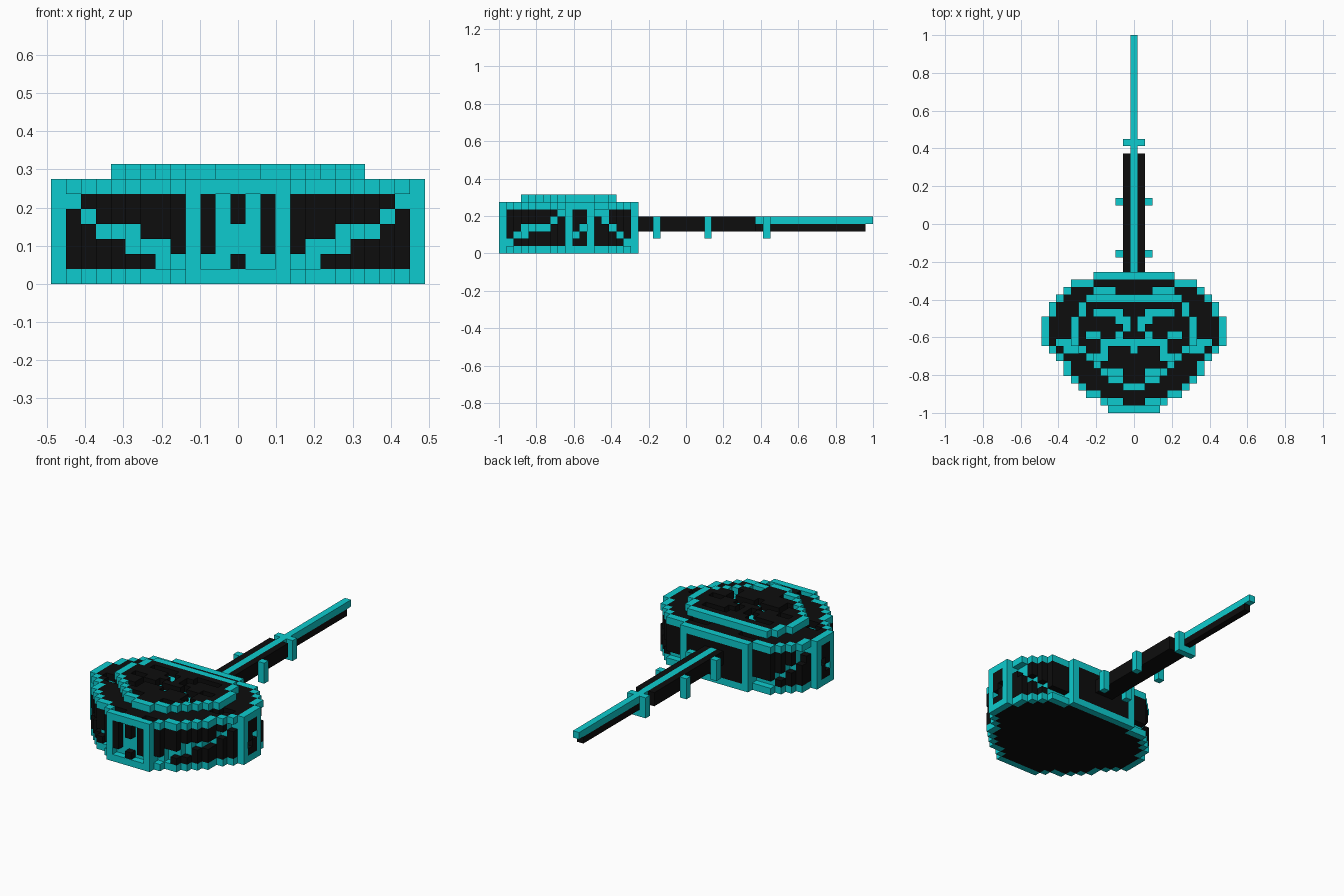
import bpy
import bmesh
from mathutils import Vector

if "Cube" in bpy.data.objects:
    bpy.data.objects.remove(bpy.data.objects["Cube"], do_unlink=True)

UNIT = 2 / 51          # edge of one block; the model is 51 blocks long


def make_material(name, colour):
    mat = bpy.data.materials.new(name)
    mat.use_nodes = True
    mat.diffuse_color = (*colour, 1)
    mat.node_tree.nodes["Principled BSDF"].inputs["Base Color"].default_value = (*colour, 1)
    return mat


cyan = make_material("bright cyan", (0.004, 0.6, 0.62))
black = make_material("near black", (0.004, 0.004, 0.004))

cells = {}             # (across, along, up) -> part name


def put(part, xs, ys, zs):
    """Fill a mirrored box of blocks with a part."""
    for x in xs:
        for y in ys:
            for z in zs:
                cells[x, y, z] = cells[-x, y, z] = part


def carve(x, y, z, below=None):
    """Remove a mirrored pair of plate blocks, leaving a cyan groove floor."""
    for side in (x, -x):
        cells.pop((side, y, z), None)
        if below is not None:
            cells[side, y, below] = "groove_core"


def outline(first, halves):
    """Footprint from half widths per row: all blocks and the edge blocks."""
    area = {(x, first + n) for n, h in enumerate(halves) for x in range(-h, h + 1)}
    steps = ((1, 0), (-1, 0), (0, 1), (0, -1))
    edge = {(x, y) for x, y in area
            if any((x + a, y + b) not in area for a, b in steps)}
    return area, edge


hull, hull_edge = outline(0, [3, 4, 6, 7, 8, 9, 9, 10, 11, 12, 12, 12, 12, 11, 11, 10, 9, 8, 5])
hatch, hatch_edge = outline(3, [1, 3, 4, 5, 6, 7, 8, 8, 8, 8, 7, 7, 6])

# Hull: cyan core, black wall plates, cyan rims, black floor and deck
for x, y in hull:
    on_edge = (x, y) in hull_edge
    cells[x, y, 0] = "lower_rim" if on_edge else "floor_plate"
    cells[x, y, 6] = "upper_rim" if on_edge else "deck_plate"
    for z in range(1, 6):
        cells[x, y, z] = "wall_plates" if on_edge else "groove_core"

# Raised roof: cyan border around a black plate
for x, y in hatch:
    cells[x, y, 7] = "roof_rim" if (x, y) in hatch_edge else "roof_plate"

# Corner pillars
for x, y in ((3, 0), (12, 9), (12, 12), (5, 18)):
    put("pillars", [x], [y], range(1, 6))

# Grooves in the front and front side walls, chosen by distance from centre
front_grooves = {5: (1, 11), 4: (1, 10), 3: (0, 1, 7, 8, 9),
                 2: (0, 1, 5, 6, 7), 1: (1, 2, 4, 5)}
for z, columns in front_grooves.items():
    for x, y in hull_edge:
        if y < 9 and x in columns and cells.get((x, y, z)) == "wall_plates":
            carve(x, y, z)

# Grooves in the side panels and rear side walls, chosen by row
rear_grooves = {5: (13, 14), 4: (14,), 3: (11, 15), 2: (10, 16), 1: (17,)}
for z, rows in rear_grooves.items():
    for x, y in hull_edge:
        if y in rows and x > 0:
            carve(x, y, z)

# Deck grooves between the hull rim and the roof rim
for x, y in ((2, 1), (3, 1), (8, 8), (9, 8), (9, 9), (10, 9),
             (3, 16), (4, 16), (5, 16), (6, 17)):
    if cells.get((x, y, 6)) == "deck_plate":
        carve(x, y, 6, 5)

# Roof grooves forming a mirrored emblem
emblem = [(x, 9) for x in range(5)]
emblem += [(4, 13), (3, 13), (2, 13), (2, 12), (1, 12), (1, 11), (2, 10),
           (0, 8), (4, 8), (4, 7), (5, 7), (3, 5), (2, 5), (5, 13), (6, 10), (5, 10)]
for x, y in emblem:
    if cells.get((x, y, 7)) == "roof_plate":
        carve(x, y, 7, 6)

# Barrel: black sleeve and underside with a cyan spine
put("barrel_sleeve", [1], range(19, 35), (3, 4))
put("barrel_underside", [0], range(19, 50), [3])
put("barrel_spine", [0], range(19, 51), [4])

# Barrel collars
for y in (21, 28):
    put("barrel_collars", [2], [y], (2, 3, 4))
put("barrel_collars", [1], [36], (2, 3, 4))
put("barrel_collars", [0], [36], [2])

BLACK_PARTS = {"wall_plates", "floor_plate", "deck_plate", "roof_plate",
               "barrel_sleeve", "barrel_underside"}
DIRECTIONS = [Vector(d) for d in ((1, 0, 0), (-1, 0, 0), (0, 1, 0),
                                  (0, -1, 0), (0, 0, 1), (0, 0, -1))]


def build_part(part):
    """Make one mesh from the exposed sides of a part's blocks."""
    bm = bmesh.new()
    for cell, name in cells.items():
        if name != part:
            continue
        middle = Vector(cell) + Vector((0, -25, 0.5))
        for d in DIRECTIONS:
            if tuple(int(c + n) for c, n in zip(cell, d)) in cells:
                continue
            u = Vector((d.y, d.z, d.x))
            v = d.cross(u)
            corners = [middle + (d + u * a + v * b) / 2
                       for a, b in ((-1, -1), (1, -1), (1, 1), (-1, 1))]
            bm.faces.new([bm.verts.new(p * UNIT) for p in corners])
    bmesh.ops.remove_doubles(bm, verts=bm.verts, dist=UNIT / 100)
    mesh = bpy.data.meshes.new(part)
    bm.to_mesh(mesh)
    bm.free()
    mesh.materials.append(black if part in BLACK_PARTS else cyan)
    bpy.context.collection.objects.link(bpy.data.objects.new(part, mesh))


for part in sorted(set(cells.values())):
    build_part(part)
